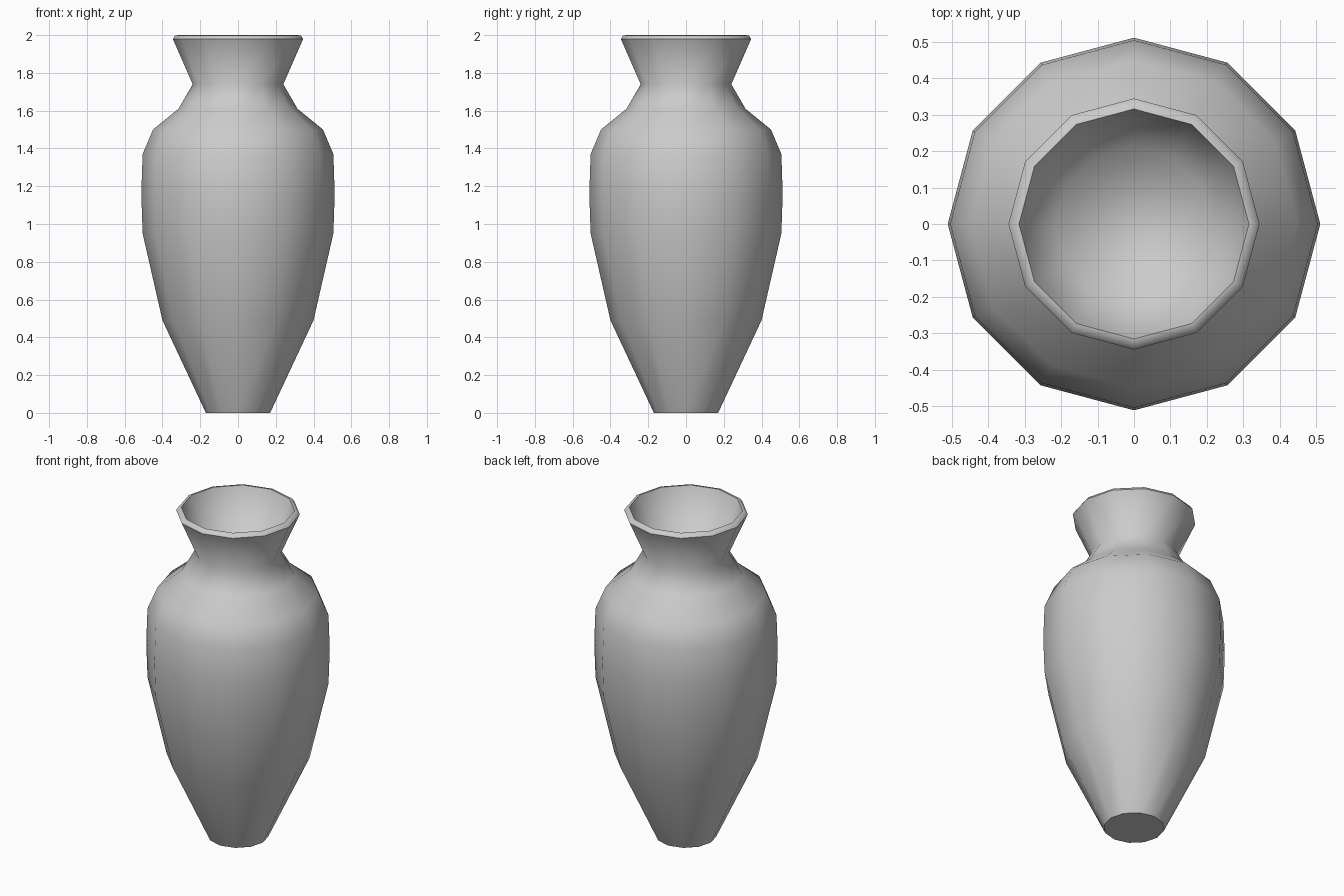
import bpy, bmesh
from math import cos, sin, tau

if "Cube" in bpy.data.objects:
    bpy.data.objects.remove(bpy.data.objects["Cube"])

SIDES = 12
# (radius, height): foot, belly, shoulder, neck, lip, then the inner funnel
PROFILE = [(0.17, 0), (0.40, 0.49), (0.505, 0.95), (0.512, 1.16),
           (0.505, 1.37), (0.45, 1.50), (0.315, 1.61), (0.24, 1.74),
           (0.345, 1.98), (0.333, 1.997), (0.316, 2.0), (0.215, 1.755)]
SHARP_RINGS = (0, 8, 10)

bm = bmesh.new()
rings = [[bm.verts.new((r * cos(tau * i / SIDES), r * sin(tau * i / SIDES), z))
          for i in range(SIDES)] for r, z in PROFILE]

# Walls between neighbouring rings
for low, high in zip(rings, rings[1:]):
    for i in range(SIDES):
        j = (i + 1) % SIDES
        bm.faces.new((low[i], low[j], high[j], high[i]))

# Base and the closed floor inside the neck
bm.faces.new(rings[0][::-1])
bm.faces.new(rings[-1])

# Smooth body with crisp foot and lip edges
for f in bm.faces:
    f.smooth = True
for k in SHARP_RINGS:
    for i in range(SIDES):
        bm.edges.get((rings[k][i], rings[k][(i + 1) % SIDES])).smooth = False

mesh = bpy.data.meshes.new("vase")
bm.to_mesh(mesh)
bm.free()
bpy.context.collection.objects.link(bpy.data.objects.new("vase", mesh))
